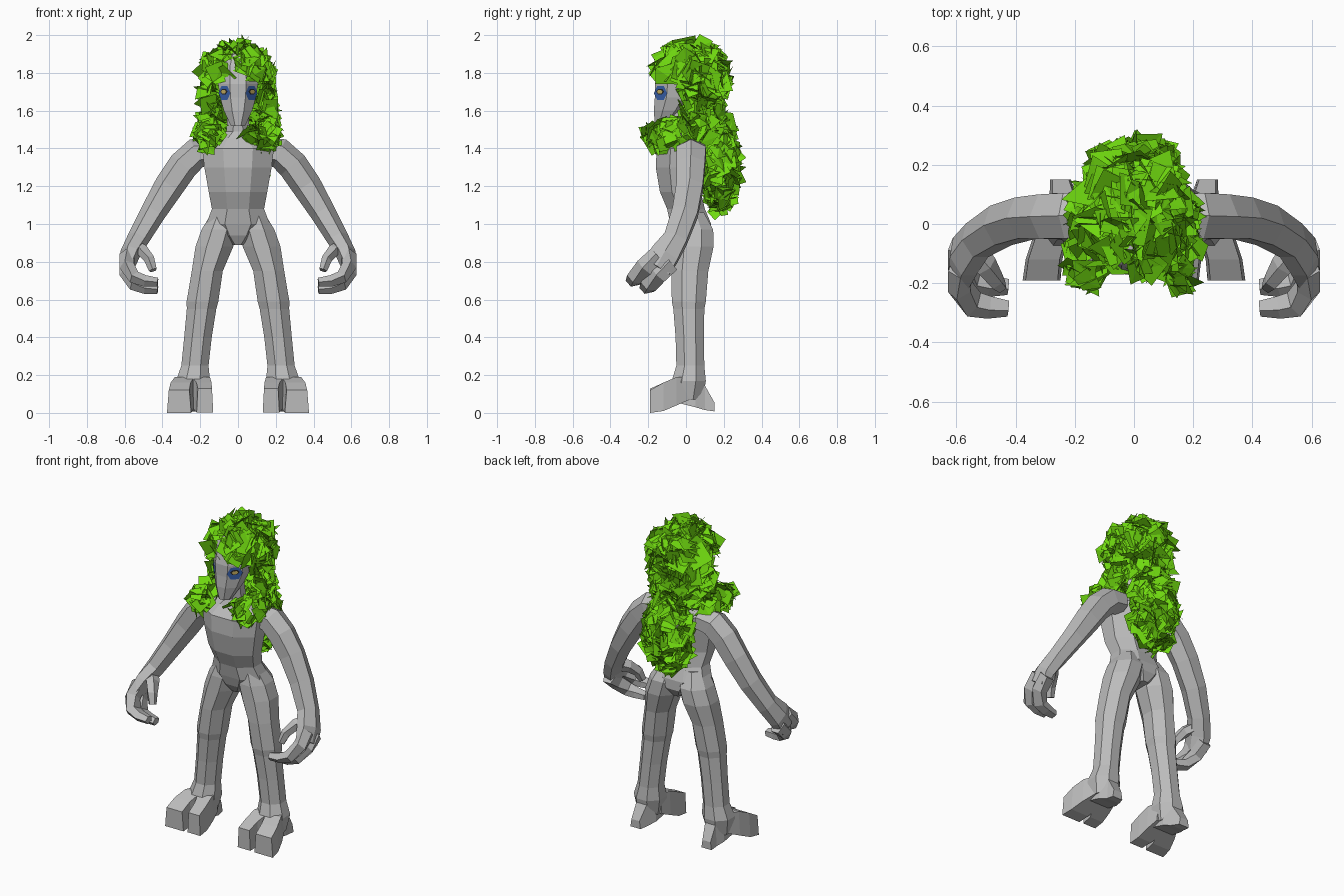
import bpy, bmesh, math, random
from mathutils import Vector

if "Cube" in bpy.data.objects:
    bpy.data.objects.remove(bpy.data.objects["Cube"])

random.seed(7)
X, Y, Z = Vector((1, 0, 0)), Vector((0, 1, 0)), Vector((0, 0, 1))


def material(name, rgb):
    m = bpy.data.materials.new(name)
    m.diffuse_color = (*rgb, 1)
    m.use_nodes = True
    m.node_tree.nodes["Principled BSDF"].inputs["Base Color"].default_value = m.diffuse_color
    return m


GREY = material("grey skin", (0.5, 0.5, 0.5))
GREEN = material("leaf green", (0.16, 0.69, 0.005))
BLUE = material("eye blue", (0.04, 0.12, 0.42))
DARK = material("eye dark", (0.02, 0.02, 0.02))
YELLOW = material("eye yellow", (0.6, 0.45, 0.12))


def finish(name, bm, mat, mirror=False):
    me = bpy.data.meshes.new(name)
    bm.to_mesh(me)
    bm.free()
    me.materials.append(mat)
    ob = bpy.data.objects.new(name, me)
    bpy.context.collection.objects.link(ob)
    if mirror:
        ob.modifiers.new("mirror", 'MIRROR').use_mirror_merge = False
    return ob


def loft(name, rings, n, axes=None, ref=Y, mirror=True, mat=GREY, taper=1.0):
    """Skin n-sided rings (x, y, z, half width, half depth); axes fix the ring plane."""
    bm = bmesh.new()
    pts = [Vector(r[:3]) for r in rings]
    loops = []
    for i, r in enumerate(rings):
        if axes:
            u, v = axes
        else:
            t = (pts[min(i + 1, len(pts) - 1)] - pts[max(i - 1, 0)]).normalized()
            u = (ref - t * ref.dot(t)).normalized()
            v = t.cross(u)
        k = 1 / math.cos(math.pi / n)
        loop = []
        for j in range(n):
            a = 2 * math.pi * (j + 0.5) / n
            w = taper if math.sin(a) > 0 else 1
            loop.append(bm.verts.new(pts[i] + u * r[3] * k * w * math.cos(a) + v * r[4] * k * math.sin(a)))
        loops.append(loop)
    for p, q in zip(loops, loops[1:]):
        for j in range(n):
            bm.faces.new((p[j], p[(j + 1) % n], q[(j + 1) % n], q[j]))
    bm.faces.new(loops[0])
    bm.faces.new(loops[-1])
    bmesh.ops.recalc_face_normals(bm, faces=bm.faces)
    return finish(name, bm, mat, mirror)


# Torso with neck, and head
loft("torso", [(0, .035, .89, .04, .07), (0, .035, .94, .11, .1), (0, .025, 1.0, .168, .108),
               (0, 0, 1.08, .138, .1), (0, -.03, 1.17, .155, .108), (0, -.035, 1.3, .178, .125),
               (0, -.03, 1.4, .19, .125), (0, -.02, 1.455, .13, .085), (0, -.03, 1.49, .062, .06),
               (0, -.04, 1.6, .055, .055)], 8, (X, Y), mirror=False)
loft("head", [(0, -.13, 1.52, .038, .035), (0, -.09, 1.6, .075, .08), (0, -.06, 1.67, .095, .105),
              (0, -.05, 1.74, .105, .115), (0, -.03, 1.84, .1, .11), (0, -.02, 1.91, .06, .07)],
     8, (X, Y), mirror=False)

# Legs
loft("leg", [(.08, .02, 1.06, .058, .075), (.098, .036, .97, .095, .108), (.125, .036, .88, .1, .11),
             (.163, .02, .75, .082, .098), (.188, .015, .59, .084, .09), (.193, .015, .55, .078, .082),
             (.212, .02, .4, .073, .075), (.228, .023, .25, .072, .074), (.238, .015, .17, .09, .09),
             (.24, 0, .07, .07, .09)], 8, (X, Y))

# Feet: two toes and a heel
loft("inner_toe", [(.205, .02, .13, .05, .06), (.195, -.05, .115, .055, .075),
                   (.18, -.12, .085, .047, .075), (.175, -.19, .065, .044, .063)], 4, (X, Z), taper=.85)
loft("outer_toe", [(.26, .02, .13, .05, .06), (.283, -.05, .115, .06, .075),
                   (.304, -.12, .085, .062, .075), (.312, -.19, .06, .064, .06)], 4, (X, Z), taper=.85)
loft("heel", [(.238, -.03, .12, .07, .07), (.238, .05, .11, .065, .08),
              (.24, .1, .08, .045, .065), (.248, .15, .032, .035, .024)], 4, (X, Z), taper=.8)

# Arms and hands
loft("arm", [(.13, .03, 1.385, .07, .06), (.22, .028, 1.375, .077, .07), (.29, .025, 1.31, .075, .07),
             (.365, .02, 1.2, .07, .068), (.45, -.005, 1.06, .068, .058), (.53, -.055, .92, .062, .05),
             (.572, -.11, .84, .075, .046), (.588, -.155, .77, .078, .034)], 6)
for name, y, z in (("front_finger", -.268, .71), ("rear_finger", -.195, .672)):
    loft(name, [(.586, y + .12, z + .12, .044, .035), (.586, y + .05, z + .06, .043, .034),
                (.545, y, z + .005, .04, .03), (.49, y - .01, z - .012, .034, .026),
                (.425, y - .015, z - .018, .024, .02)], 5)
loft("thumb", [(.55, -.08, .88, .04, .03), (.5, -.14, .855, .034, .028),
               (.468, -.19, .81, .028, .024), (.45, -.21, .755, .02, .018)], 5)

# Eyes: thin layered plates on the slanted cheek facets
normal = Vector((.74, -.67, 0)).normalized()
side = Vector((.67, .74, 0)).normalized()
for name, mat, w, h, off, dz in (("eye_surround", BLUE, .047, .043, .003, -.001),
                                 ("eye_rim", DARK, .029, .017, .006, .007),
                                 ("eye_centre", YELLOW, .02, .011, .009, .006)):
    bm = bmesh.new()
    c = Vector((.07, -.133, 1.694 + dz)) + normal * off
    bm.faces.new([bm.verts.new(c + side * w * math.cos(a) + Z * h * math.sin(a))
                  for a in [math.pi * k / 3 for k in range(6)]])
    finish(name, bm, mat, True)


# Leafy hair: bent random quads scattered over rounded-box shells
def leaves(name, count, centre, radii, size, keep=lambda p: True):
    bm = bmesh.new()
    made = 0
    while made < count:
        d = Vector([random.gauss(0, 1) for _ in range(3)]).normalized()
        q = d / sum(abs(c) ** 2.3 for c in d) ** (1 / 2.3)
        p = Vector(centre) + Vector([q[i] * radii[i] for i in range(3)]) * random.uniform(.83, 1.02)
        if not keep(p):
            continue
        made += 1
        nrm = (d + Vector([random.uniform(-.8, .8) for _ in range(3)])).normalized()
        u = nrm.orthogonal().normalized()
        v = nrm.cross(u)
        a0, s = random.uniform(0, 6.28), size * random.uniform(.5, .8)
        vs = []
        for k in range(4):
            a = a0 + k * math.pi / 2 + random.uniform(-.25, .25)
            vs.append(bm.verts.new(p + (u * math.cos(a) + v * math.sin(a)) * s * random.uniform(.8, 1.15)
                                   + nrm * s * random.uniform(-.12, .12)))
        bm.faces.new((vs[0], vs[1], vs[2]))
        bm.faces.new((vs[0], vs[2], vs[3]))
    finish(name, bm, GREEN)


def off_face(p):
    return not (p.y < .0 and p.z < 1.785) and not (p.y < -.05 and abs(p.x) < .07 and p.z < 1.83)


leaves("crown_leaves", 260, (0, .022, 1.77), (.172, .19, .172), .11, off_face)
leaves("nape_leaves", 90, (0, .07, 1.57), (.165, .12, .12), .09, lambda p: p.y > .0)
for sx in (-1, 1):
    leaves("side_lock_leaves", 64, (sx * .155, -.07, 1.475), (.06, .14, .08), .085,
           lambda p: abs(p.x) > .08)
    leaves("cheek_lock_leaves", 30, (sx * .165, .03, 1.63), (.03, .06, .11), .085)
leaves("front_lock_leaves", 16, (.09, -.15, 1.475), (.05, .04, .035), .08)
leaves("mane_leaves", 230, (0, .18, 1.32), (.145, .085, .255), .085,
       lambda p: abs(p.x) < .08 + .3 * (p.z - 1.05))
